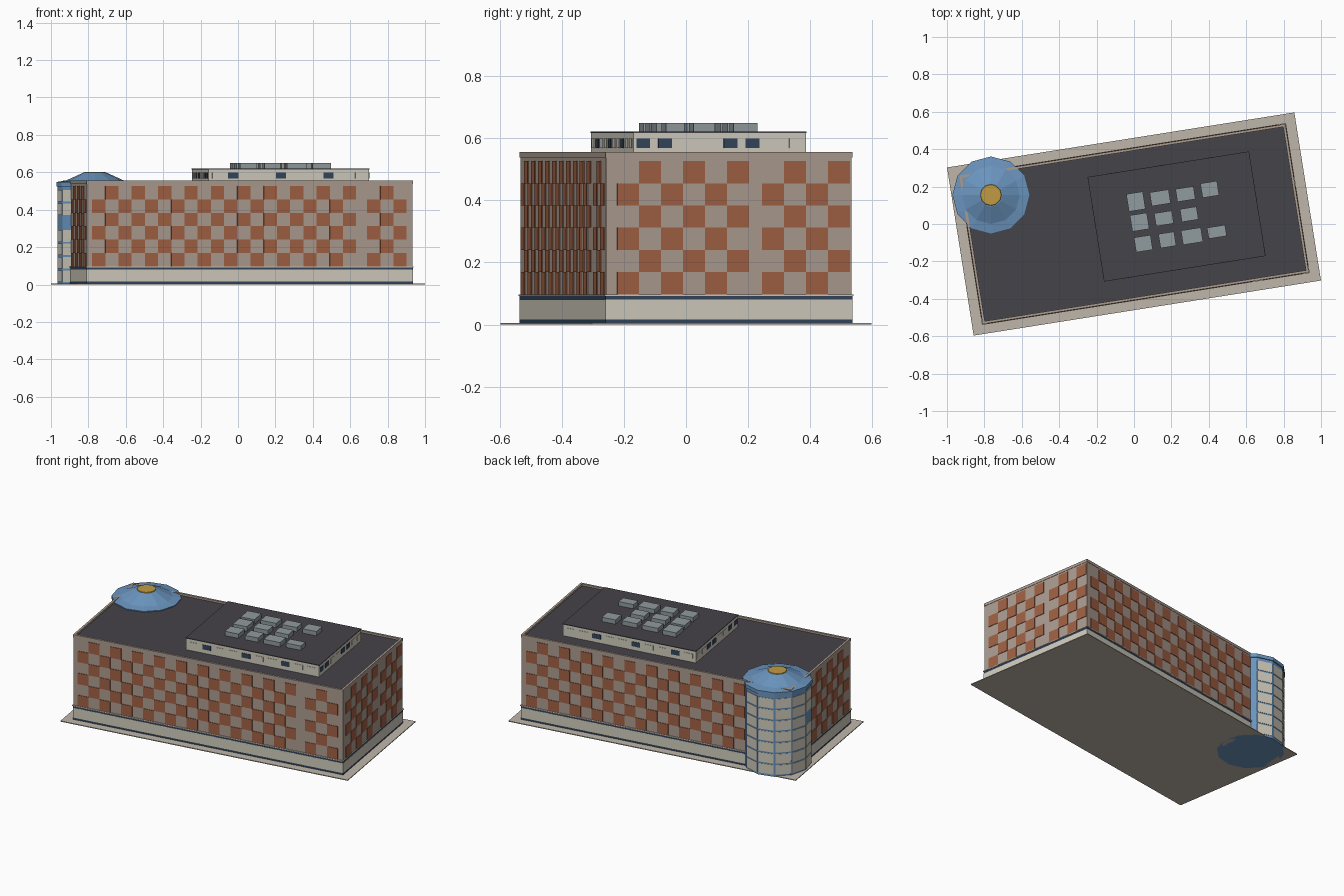
import bpy, bmesh, math
from mathutils import Matrix, Vector

if "Cube" in bpy.data.objects:
    bpy.data.objects.remove(bpy.data.objects["Cube"])

ANG = math.radians(9)          # the whole building is turned on the site
L, W = 0.881, 0.40             # half length and half width of the main block
CELL = 0.0715                  # brick panel size


def mat(name, hexcol):
    m = bpy.data.materials.new(name)
    rgb = [int(hexcol[i:i + 2], 16) / 255 for i in (0, 2, 4)]
    m.diffuse_color = [c ** 2.2 for c in rgb] + [1]
    m.use_nodes = True
    m.node_tree.nodes["Principled BSDF"].inputs["Base Color"].default_value = m.diffuse_color
    return m


STONE = mat("stone", "AA9A8E")
BRICK = mat("brick", "9E6045")
CREAM = mat("cream", "CFCABB")
DARK = mat("dark_glass", "36465C")
ROOF = mat("roof", "47454A")
BLUE = mat("blue", "6A93BD")
GOLD = mat("gold", "C09A45")
METAL = mat("metal", "8F999C")
PAVE = mat("paving", "BDB5A8")


def finish(bm, name, material):
    me = bpy.data.meshes.new(name)
    bm.to_mesh(me)
    bm.free()
    me.materials.append(material)
    ob = bpy.data.objects.new(name, me)
    ob.rotation_euler.z = ANG
    bpy.context.collection.objects.link(ob)
    return ob


def boxes(name, items, material):
    """items: (centre, size, turn about z)"""
    bm = bmesh.new()
    for c, s, a in items:
        bmesh.ops.create_cube(bm, size=1, matrix=Matrix.Translation(c)
                              @ Matrix.Rotation(a, 4, 'Z') @ Matrix.Diagonal((*s, 1)))
    return finish(bm, name, material)


def slab(name, hx, hy, z0, z1, material, cx=0, cy=0):
    return boxes(name, [((cx, cy, (z0 + z1) / 2), (2 * hx, 2 * hy, z1 - z0), 0)], material)


# Site plate, ground floor and main block
slab("site_plate", 0.94, 0.455, 0, 0.005, PAVE)
slab("plinth", L + 0.003, W + 0.003, 0.005, 0.016, DARK)
slab("ground_floor", L + 0.003, W + 0.003, 0.016, 0.080, CREAM)
slab("glass_band", L + 0.002, W + 0.002, 0.080, 0.092, DARK)
slab("ledge", L + 0.006, W + 0.006, 0.092, 0.097, CREAM)
slab("main_block", L, W, 0.097, 0.540, STONE)
slab("roof_deck", L - 0.012, W - 0.012, 0.540, 0.543, ROOF)

# Parapet
rim = []
for s in (-1, 1):
    rim.append(((0, s * (W - 0.005), 0.546), (2 * L + 0.004, 0.014, 0.018), 0))
    rim.append(((s * (L - 0.005), 0, 0.546), (0.014, 2 * W - 0.024, 0.018), 0))
boxes("parapet", rim, STONE)


# Chequered brick panels: start along the wall, column count, parity
def checker(name, wall, groups):
    items = []
    for start, cols, odd in groups:
        for c in range(cols):
            for r in range(6):
                if (c + r) % 2 == odd:
                    u, z = start + (c + 0.5) * CELL, 0.097 + (r + 0.5) * CELL
                    axis, side = wall
                    if axis == 'y':
                        items.append(((u, side * W, z), (CELL, 0.007, CELL), 0))
                    else:
                        items.append(((side * L, u, z), (0.007, CELL, CELL), 0))
    boxes(name, items, BRICK)


checker("front_brick", ('y', -1), [(-0.854, 20, 0), (0.635, 3, 0)])
checker("back_brick", ('y', 1), [(-0.58, 20, 1)])
checker("right_brick", ('x', 1), [(-0.364, 6, 0), (0.108, 4, 0)])
checker("left_brick", ('x', -1), [(-0.37, 7, 0)])

# Penthouse with alternating windows
PX, PY, PL, PW = 0.231, 0.004, 0.435, 0.281
slab("penthouse", PL, PW, 0.540, 0.616, CREAM, PX, PY)
slab("penthouse_roof", PL + 0.002, PW + 0.002, 0.616, 0.621, ROOF, PX, PY)
panes = {True: [], False: []}
for s in (-1, 1):
    for i in range(10):
        panes[i % 3 == 1].append(((PX - 0.387 + i * 0.086, PY + s * PW, 0.583),
                                  (0.055, 0.005, 0.030), 0))
    for i in range(8):
        panes[i % 4 < 2].append(((PX + s * PL, PY - 0.249 + i * 0.0712, 0.583),
                                 (0.005, 0.045, 0.030), 0))
boxes("dark_windows", panes[True], DARK)
boxes("pale_windows", panes[False], CREAM)

# Rooftop machines (world x, y, width, depth)
units = [(0.01, 0.12, .09, .095), (0.14, 0.14, .103, .075), (0.275, 0.16, .098, .07),
         (0.405, 0.185, .09, .078), (0.03, 0.01, .092, .088), (0.16, 0.03, .096, .07),
         (0.295, 0.052, .09, .07), (0.05, -0.105, .09, .08), (0.178, -0.085, .085, .077),
         (0.31, -0.065, .108, .078), (0.443, -0.042, .098, .06)]
turn = Matrix.Rotation(-ANG, 3, 'Z')
boxes("roof_units", [(turn @ Vector((x, y, 0.635)), (w, d, 0.028), 0)
                     for x, y, w, d in units], METAL)

# Corner tower, twelve sided, capped by a shallow faceted cone
TC = turn @ Vector((-0.765, 0.155, 0))


def lathe12(name, profile, material):
    bm = bmesh.new()
    rings = []
    for r, z in profile:
        rings.append([bm.verts.new(TC + Vector((r * math.cos(a), r * math.sin(a), z)))
                      for a in (math.radians(30 * k) - ANG for k in range(12))])
    for lo, hi in zip(rings, rings[1:]):
        for k in range(12):
            j = (k + 1) % 12
            bm.faces.new((lo[k], lo[j], hi[j], hi[k]))
    bm.faces.new(rings[0][::-1])
    bm.faces.new(rings[-1])
    finish(bm, name, material)


lathe12("tower_body", [(0.200, 0), (0.200, 0.530)], BLUE)
lathe12("tower_cap", [(0.206, 0.525), (0.206, 0.548), (0.155, 0.556), (0.062, 0.598)], BLUE)
lathe12("cap_disc", [(0.058, 0.596), (0.055, 0.602)], GOLD)

# Cream panels on the exposed tower facets
panels = []
apothem = 0.200 * math.cos(math.radians(15))
for deg in range(75, 226, 30):
    a = math.radians(deg) - ANG
    for r in range(7):
        if r == 4 and deg >= 195:
            continue
        p = TC + Vector((apothem * math.cos(a), apothem * math.sin(a), 0.045 + r * 0.0715))
        panels.append((p, (0.005, 0.094, 0.062), a))
boxes("tower_panels", panels, CREAM)
